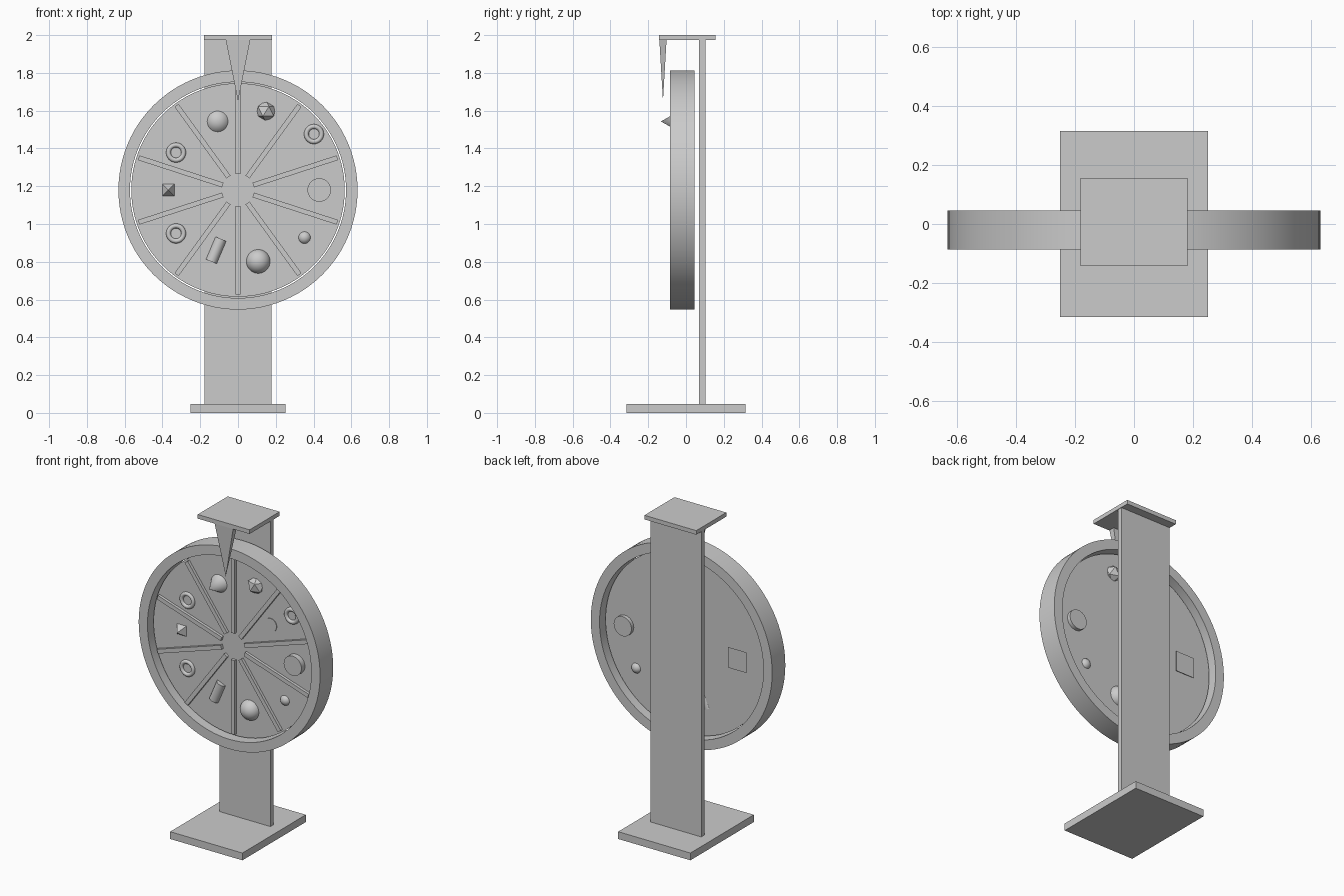
import bpy, bmesh, math
from mathutils import Vector

if "Cube" in bpy.data.objects:
    bpy.data.objects.remove(bpy.data.objects["Cube"])

WZ, WY = 1.18, -0.02          # wheel centre
FRONT, BACK = -0.035, -0.005  # faces of the wheel disc
FACE = (math.pi / 2, 0, 0)    # turns local +z to the front (-y)


def name_it(name, smooth=False):
    o = bpy.context.object
    o.name = name
    if smooth:
        bpy.ops.object.shade_smooth_by_angle(angle=math.radians(35))
    return o


def box(name, x, y, z):
    """Box from (min, max) ranges."""
    bpy.ops.mesh.primitive_cube_add(size=1, location=[sum(r) / 2 for r in (x, y, z)])
    o = name_it(name)
    o.scale = [r[1] - r[0] for r in (x, y, z)]
    return o


def cone(name, x, z, y_back, y_front, r1, r2, sides=32, smooth=True):
    """Cone, cylinder or pyramid running from back to front through the disc."""
    bpy.ops.mesh.primitive_cone_add(vertices=sides, radius1=r1, radius2=r2, depth=y_back - y_front,
                                    location=(x, (y_back + y_front) / 2, z), rotation=FACE)
    return name_it(name, smooth)


def ball(name, x, z, r):
    bpy.ops.mesh.primitive_uv_sphere_add(segments=32, ring_count=16, radius=r, location=(x, WY, z))
    return name_it(name, True)


# Stand
box("base_plate", (-0.252, 0.252), (-0.316, 0.316), (0, 0.046))
box("back_post", (-0.178, 0.178), (0.069, 0.102), (0.046, 1.975))
box("top_plate", (-0.181, 0.181), (-0.143, 0.156), (1.974, 2.0))

# Pointer hanging from the top plate: a narrow four-sided spike
bm = bmesh.new()
top = [bm.verts.new((sx * 0.065, -0.122 + sy * 0.019, 1.975))
       for sx, sy in ((-1, -1), (1, -1), (1, 1), (-1, 1))]
tip = bm.verts.new((0, -0.122, 1.65))
bm.faces.new(top)
for i in range(4):
    bm.faces.new((top[i], tip, top[(i + 1) % 4]))
bmesh.ops.recalc_face_normals(bm, faces=bm.faces)
mesh = bpy.data.meshes.new("pointer")
bm.to_mesh(mesh)
bm.free()
bpy.context.collection.objects.link(bpy.data.objects.new("pointer", mesh))

# Rim: rectangular section spun about the wheel axis
bm = bmesh.new()
prof = [bm.verts.new((r, y, 0)) for r, y in
        ((0.572, -0.086), (0.633, -0.086), (0.633, 0.045), (0.572, 0.045))]
edges = [bm.edges.new((prof[i], prof[(i + 1) % 4])) for i in range(4)]
bmesh.ops.spin(bm, geom=prof + edges, cent=(0, 0, 0), axis=(0, 1, 0),
               angle=math.tau, steps=96, use_merge=True)
bmesh.ops.remove_doubles(bm, verts=bm.verts, dist=1e-5)
bmesh.ops.recalc_face_normals(bm, faces=bm.faces)
mesh = bpy.data.meshes.new("wheel_rim")
bm.to_mesh(mesh)
bm.free()
rim = bpy.data.objects.new("wheel_rim", mesh)
rim.location.z = WZ
bpy.context.collection.objects.link(rim)
bpy.context.view_layer.objects.active = rim
bpy.ops.object.select_all(action='DESELECT')
rim.select_set(True)
bpy.ops.object.shade_smooth_by_angle(angle=math.radians(35))

# Disc
cone("wheel_disc", 0, WZ, BACK, FRONT, 0.565, 0.565, sides=96)

# Ten divider bars
for i in range(10):
    a = math.tau * i / 10
    r = 0.319
    s = box("divider_bar", (-0.013, 0.013), (-0.053, -0.02), (-0.234, 0.234))
    s.rotation_euler.y = a
    s.location = (r * math.sin(a), s.location.y, WZ + r * math.cos(a))

# Shapes set into the segments
cone("cone_shape", -0.108, 1.543, -0.01, -0.133, 0.069, 0)
cone("round_peg", 0.43, 1.18, 0.018, -0.07, 0.062, 0.062)
cone("flat_peg", 0.254, 1.378, -0.012, -0.039, 0.042, 0.042)
ball("small_ball", 0.352, 0.928, 0.035)
ball("large_ball", 0.107, 0.802, 0.065)

bpy.ops.mesh.primitive_ico_sphere_add(subdivisions=1, radius=0.058, location=(0.148, WY, 1.597))
name_it("faceted_ball")

for x, z in ((0.402, 1.476), (-0.328, 0.95), (-0.328, 1.378)):
    bpy.ops.mesh.primitive_torus_add(major_segments=40, minor_segments=12, major_radius=0.04,
                                     minor_radius=0.0125, location=(x, FRONT, z), rotation=FACE)
    name_it("ring_shape", True)

# Rod lying on the disc, tilted sideways
bpy.ops.mesh.primitive_cylinder_add(vertices=32, radius=0.031, depth=0.13,
                                    location=(-0.116, -0.03, 0.861),
                                    rotation=(0, math.radians(23), 0))
name_it("tilted_rod", True)

# Square pyramid whose base shows on the back
p = cone("pyramid_shape", -0.368, 1.18, 0.015, -0.085, 0.065 * math.sqrt(2), 0, sides=4, smooth=False)
p.rotation_euler = (math.pi / 2, math.pi / 4, 0)
